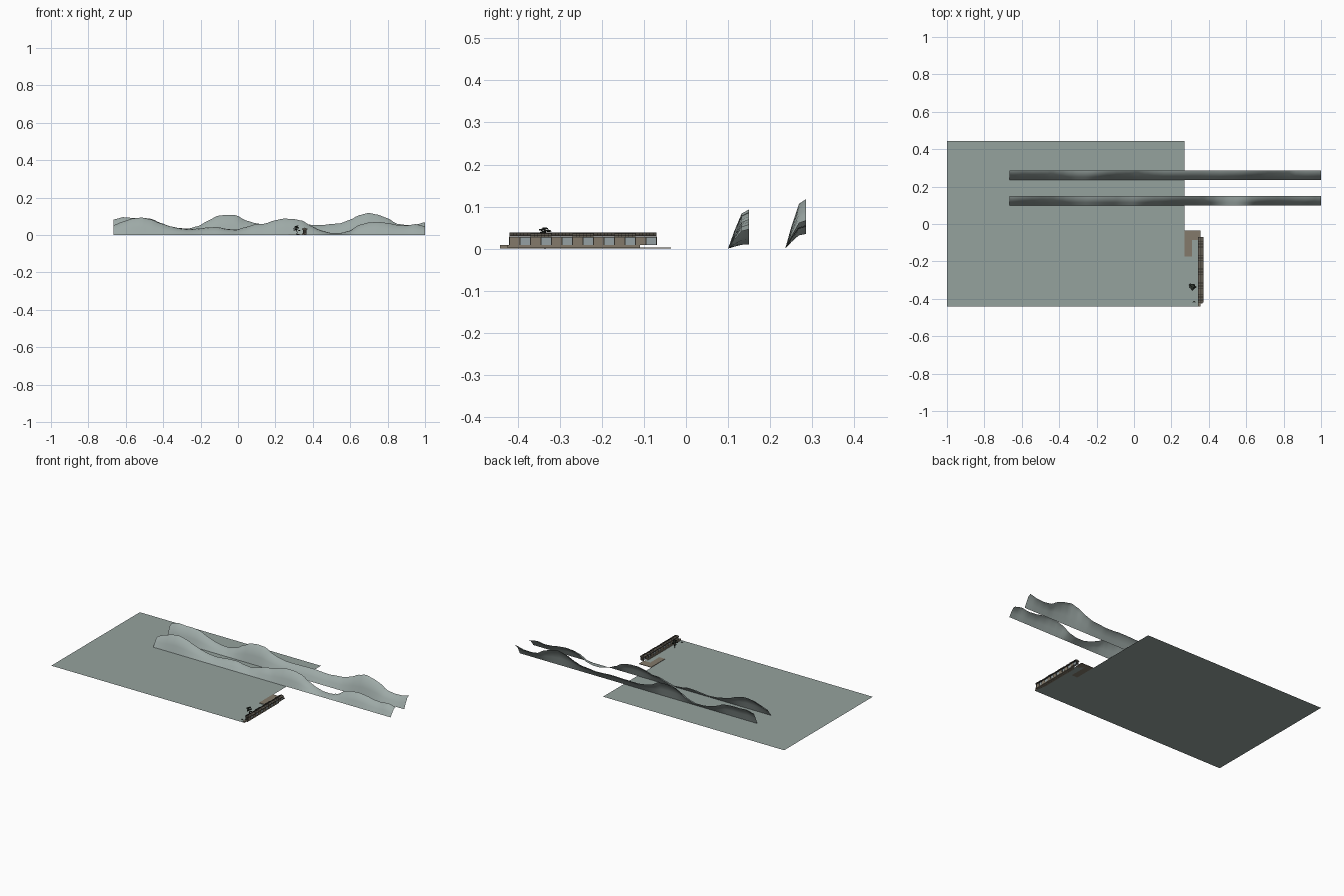
import bpy, bmesh, math, random
from mathutils import Vector

random.seed(4)
old = bpy.data.objects.get("Cube")
if old:
    bpy.data.objects.remove(old, do_unlink=True)


def material(name, r, g, b):
    m = bpy.data.materials.new(name)
    m.use_nodes = True
    m.diffuse_color = (r, g, b, 1)
    bsdf = m.node_tree.nodes["Principled BSDF"]
    bsdf.inputs["Base Color"].default_value = (r, g, b, 1)
    bsdf.inputs["Roughness"].default_value = 0.9
    return m


WATER = material("grey green water", .30, .36, .34)
HILL = material("misty hill", .34, .40, .385)
STONE = material("tan stone", .23, .195, .145)
PANEL = material("pale grey panel", .30, .35, .36)
TILE = material("brown roof tile", .13, .115, .09)
DARK = material("dark timber", .03, .027, .022)
LEAF = material("dark pine green", .03, .04, .03)


def finish(name, bm, mat, smooth=False):
    mesh = bpy.data.meshes.new(name)
    bm.normal_update()
    bm.to_mesh(mesh)
    bm.free()
    mesh.materials.append(mat)
    ob = bpy.data.objects.new(name, mesh)
    bpy.context.collection.objects.link(ob)
    if smooth:
        mesh.shade_smooth()
    return ob


def add_box(bm, x0, x1, y0, y1, z0, z1):
    made = bmesh.ops.create_cube(bm, size=1)["verts"]
    for v in made:
        v.co = Vector(((x0 + x1) / 2 + v.co.x * (x1 - x0),
                       (y0 + y1) / 2 + v.co.y * (y1 - y0),
                       (z0 + z1) / 2 + v.co.z * (z1 - z0)))


def boxes(name, mat, *specs):
    bm = bmesh.new()
    for spec in specs:
        add_box(bm, *spec)
    return finish(name, bm, mat)


# Water sheet with a narrow inlet beside the gallery
bm = bmesh.new()
outline = [(-1, -.442), (.355, -.442), (.355, -.04), (.27, -.04), (.27, .445), (-1, .445)]
bm.faces.new([bm.verts.new((x, y, 0)) for x, y in outline])
finish("water_sheet", bm, WATER)


# Hill ranges: leaning ribbons swept along a skyline, heights in thousandths
def hill_range(name, y0, skyline):
    bm = bmesh.new()
    section = [(0, 0), (.3, .45), (.65, .9), (1, 1)]
    last = len(skyline) - 1
    columns = []
    for i in range(last * 3 + 1):
        k = min(i // 3, last - 1)
        t = i / 3 - k
        t = t * t * (3 - 2 * t) * .5 + t * .5
        h = (skyline[k] * (1 - t) + skyline[k + 1] * t) / 1000
        x = -.665 + 1.665 * i / (last * 3)
        columns.append([bm.verts.new((x, y0 + .05 * u, h * w)) for u, w in section])
    for a, b in zip(columns, columns[1:]):
        for j in range(len(section) - 1):
            bm.faces.new((a[j], b[j], b[j + 1], a[j + 1]))
    finish(name, bm, HILL, True)


hill_range("near_hills", .1, [52, 72, 88, 93, 82, 62, 46, 35, 30, 34, 40, 42, 32, 28, 42, 57, 60,
                              77, 87, 86, 76, 46, 24, 11, 10, 22, 53, 66, 70, 64, 54, 50, 58, 46])
hill_range("far_hills", .236, [82, 95, 91, 92, 86, 64, 46, 36, 35, 48, 76, 102, 108, 105, 78, 63, 55,
                               55, 56, 58, 58, 54, 52, 58, 62, 80, 105, 118, 108, 90, 60, 53, 55, 68])

# Shore deck and quay
boxes("shore_deck", STONE, (.27, .31, -.175, -.036, 0, .003), (.31, .355, -.085, -.036, 0, .003))
boxes("quay", STONE, (.343, .355, -.442, -.11, 0, .009))
boxes("quay_step", STONE, (.343, .366, -.426, -.11, .003, .009))

# Covered gallery: alternating bays between posts
BAYS, Y0, PITCH = 14, -.42, .025
panels, stones, posts, ribs = [], [], [], []
for i in range(BAYS):
    y = Y0 + i * PITCH
    if i % 2:
        panels.append((.351, .364, y, y + PITCH, .009, .027))
    else:
        stones.append((.35, .366, y, y + PITCH, .009, .027))
for i in range(BAYS + 1):
    y = Y0 + i * PITCH
    posts.append((.348, .3665, y - .001, y + .001, .009, .028))
boxes("gallery_panels", PANEL, *panels)
boxes("gallery_stone_bays", STONE, *stones)
boxes("gallery_posts", DARK, *posts)
boxes("eave_beam", DARK, (.346, .369, -.421, -.069, .026, .029))

# Low gabled roofs, stepping slightly in height, with cross ribs
roof, rib = bmesh.new(), bmesh.new()


def prism(bm, y0, y1, lift, grow):
    pts = [(.343 - grow, .028), (.372 + grow, .028), (.372 + grow, .031 + grow),
           (.3575, .036 + grow), (.343 - grow, .031 + grow)]
    ends = [[bm.verts.new((x, y, z + lift)) for x, z in pts] for y in (y0, y1)]
    bm.faces.new(ends[0])
    bm.faces.new(ends[1][::-1])
    for j in range(5):
        k = (j + 1) % 5
        bm.faces.new((ends[0][k], ends[0][j], ends[1][j], ends[1][k]))


for i in range(BAYS):
    y = Y0 + i * PITCH
    lift = .0015 if i % 4 < 2 else 0
    prism(roof, y, y + PITCH, lift, 0)
    for j in range(3):
        yr = y + PITCH * j / 3
        prism(rib, yr, yr + .0015, lift, .0005)
finish("gallery_roof", roof, TILE)
finish("roof_ribs", rib, DARK)
boxes("roof_ridge", DARK, (.3565, .3585, -.42, -.07, .034, .0385))


# Layered pine with a leaning trunk
def limb(name, points, radius, mat):
    curve = bpy.data.curves.new(name, "CURVE")
    curve.dimensions = "3D"
    curve.bevel_depth = radius
    curve.bevel_resolution = 1
    spline = curve.splines.new("POLY")
    spline.points.add(len(points) - 1)
    for p, co in zip(spline.points, points):
        p.co = (*co, 1)
    curve.materials.append(mat)
    ob = bpy.data.objects.new(name, curve)
    bpy.context.collection.objects.link(ob)


limb("pine_trunk", [(.313, -.335, 0), (.317, -.337, .015), (.309, -.333, .03), (.312, -.337, .048)], .002, DARK)


def clump(bm, x, y, z, r, flat):
    made = bmesh.ops.create_icosphere(bm, subdivisions=1, radius=r)["verts"]
    for v in made:
        v.co *= random.uniform(.75, 1.2)
        v.co = Vector((x + v.co.x, y + v.co.y, z + v.co.z * flat))


bm = bmesh.new()
for i in range(9):
    a = i * 2.4
    d = .015 * (1 - i / 14)
    clump(bm, .312 + d * math.cos(a), -.336 + d * math.sin(a), .024 + i * .003, .008, .4)
finish("pine_foliage", bm, LEAF)

# Small shrubs at the front of the quay
bm = bmesh.new()
for i in range(3):
    clump(bm, .316 + .005 * i, -.418 + .004 * (i % 2), .003, .003, .8)
finish("shrubs", bm, LEAF)
